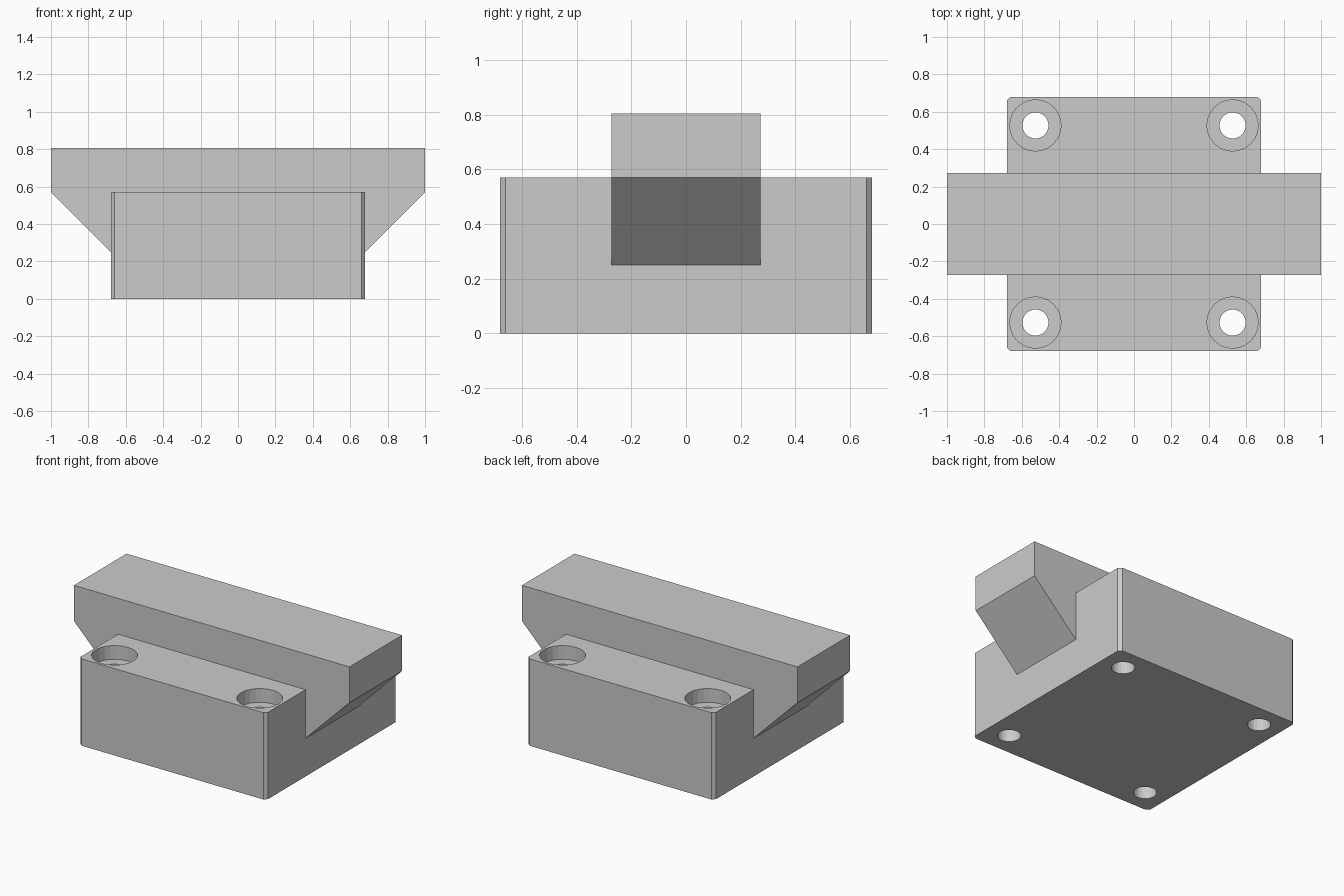
import bpy
import bmesh
from mathutils import Vector

cube = bpy.data.objects.get("Cube")
if cube:
    bpy.data.objects.remove(cube, do_unlink=True)

HALF, HEIGHT, CHAMFER = 0.68, 0.57, 0.02
BAR_HALF, TOP, DEPTH = 1.0, 0.805, 0.272
HOLE_POS, HOLE_R = 0.527, 0.07
BORE_R, BORE_DEPTH = 0.137, 0.09

grey = bpy.data.materials.new("plain grey")
grey.use_nodes = True
colour = (0.6, 0.6, 0.6, 1)
grey.diffuse_color = colour
grey.node_tree.nodes["Principled BSDF"].inputs["Base Color"].default_value = colour


def make_object(name, bm):
    bmesh.ops.recalc_face_normals(bm, faces=bm.faces)
    mesh = bpy.data.meshes.new(name)
    bm.to_mesh(mesh)
    bm.free()
    mesh.materials.append(grey)
    obj = bpy.data.objects.new(name, mesh)
    bpy.context.collection.objects.link(obj)
    return obj


def prism(name, points, offset):
    """Extrude a closed outline along an offset vector."""
    bm = bmesh.new()
    face = bm.faces.new([bm.verts.new(p) for p in points])
    moved = bmesh.ops.extrude_face_region(bm, geom=[face])["geom"]
    verts = [v for v in moved if isinstance(v, bmesh.types.BMVert)]
    bmesh.ops.translate(bm, verts=verts, vec=Vector(offset))
    return make_object(name, bm)


def cylinder(name, radius, x, y, low, high):
    bm = bmesh.new()
    bmesh.ops.create_cone(bm, cap_ends=True, segments=24, radius1=radius,
                          radius2=radius, depth=high - low)
    bmesh.ops.translate(bm, verts=bm.verts, vec=(x, y, (low + high) / 2))
    return make_object(name, bm)


def combine(target, tool, operation):
    mod = target.modifiers.new(operation.title(), "BOOLEAN")
    mod.operation = operation
    mod.solver = "EXACT"
    mod.object = tool
    bpy.context.view_layer.objects.active = target
    bpy.ops.object.modifier_apply(modifier=mod.name)
    bpy.data.objects.remove(tool, do_unlink=True)


# Square base with chamfered upright corners
inner = HALF - CHAMFER
outline = []
for sx, sy in ((1, 1), (-1, 1), (-1, -1), (1, -1)):
    corner = [(sx * HALF, sy * inner, 0), (sx * inner, sy * HALF, 0)]
    outline += corner if sx == sy else corner[::-1]
base = prism("mounting_block", outline, (0, 0, HEIGHT))

# Cross bar with sloping undersides, joined to the base
slope_x = HALF - 0.05
slope_z = HEIGHT - (BAR_HALF - slope_x)
side = [(slope_x, slope_z), (BAR_HALF, HEIGHT), (BAR_HALF, TOP)]
profile = side + [(-x, z) for x, z in reversed(side)]
bar = prism("cross_bar", [(x, -DEPTH, z) for x, z in profile], (0, 2 * DEPTH, 0))
combine(base, bar, "UNION")

# Counterbored bolt holes at the four corners
for x in (-HOLE_POS, HOLE_POS):
    for y in (-HOLE_POS, HOLE_POS):
        hole = cylinder("bolt_hole", HOLE_R, x, y, -0.1, HEIGHT + 0.1)
        combine(base, hole, "DIFFERENCE")
        bore = cylinder("counterbore", BORE_R, x, y, HEIGHT - BORE_DEPTH, HEIGHT + 0.1)
        combine(base, bore, "DIFFERENCE")
